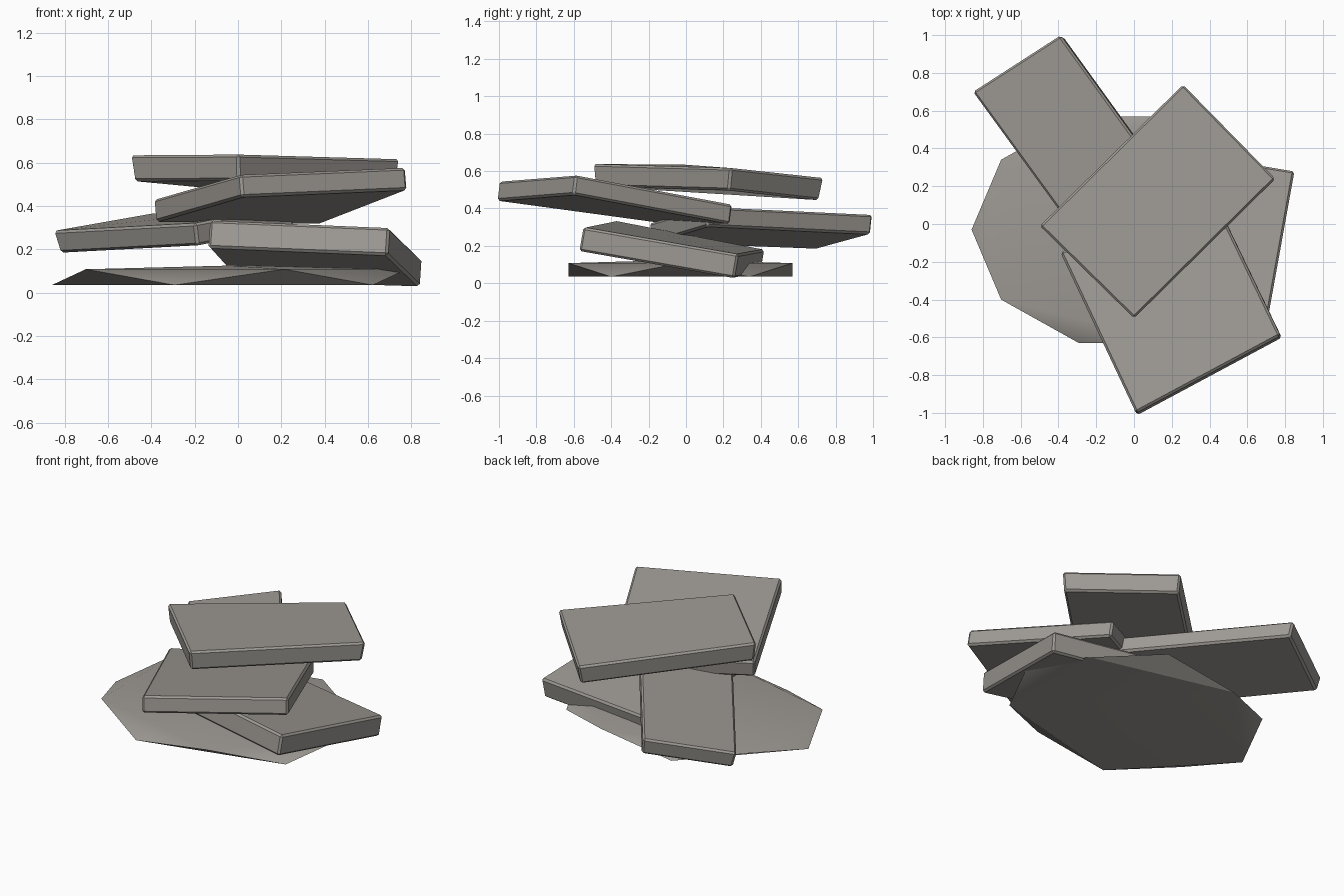
import bpy, bmesh, math
from mathutils import Vector

cube = bpy.data.objects.get("Cube")
if cube:
    bpy.data.objects.remove(cube, do_unlink=True)

# One warm grey stone colour
stone = bpy.data.materials.new("warm_grey_stone")
stone.use_nodes = True
colour = (0.34, 0.32, 0.295, 1)
stone.diffuse_color = colour
stone.node_tree.nodes["Principled BSDF"].inputs["Base Color"].default_value = colour


def finish(name, bm, angle):
    bmesh.ops.recalc_face_normals(bm, faces=bm.faces[:])
    mesh = bpy.data.meshes.new(name)
    bm.to_mesh(mesh)
    bm.free()
    mesh.materials.append(stone)
    obj = bpy.data.objects.new(name, mesh)
    bpy.context.collection.objects.link(obj)
    bpy.ops.object.select_all(action='DESELECT')
    obj.select_set(True)
    bpy.context.view_layer.objects.active = obj
    bpy.ops.object.shade_smooth_by_angle(angle=math.radians(angle))
    return obj


def slab(name, corners, thickness, taper=1.0):
    """Tilted slab hung below four top corners, with a narrow chamfer."""
    top = [Vector(c) for c in corners]
    middle = sum(top, Vector()) / 4
    normal = (top[2] - top[0]).cross(top[3] - top[1]).normalized()
    if normal.z < 0:
        normal.negate()
    bottom = [middle + (p - middle) * taper - normal * thickness for p in top]
    bm = bmesh.new()
    upper = [bm.verts.new(p) for p in top]
    lower = [bm.verts.new(p) for p in bottom]
    bm.faces.new(upper)
    bm.faces.new(lower[::-1])
    for i in range(4):
        j = (i + 1) % 4
        bm.faces.new((upper[i], lower[i], lower[j], upper[j]))
    bmesh.ops.recalc_face_normals(bm, faces=bm.faces[:])
    bmesh.ops.bevel(bm, geom=bm.edges[:], offset=0.012, segments=1,
                    affect='EDGES', profile=0.5)
    return finish(name, bm, 30)


# Stacked slabs, top to bottom
slab("top_slab", [(-0.5, -0.01, 0.635), (0, -0.5, 0.638),
                  (0.75, 0.24, 0.617), (0.26, 0.74, 0.562)], 0.12, 0.97)
slab("upper_slab", [(0.01, -1, 0.545), (0.775, -0.59, 0.578),
                    (0.37, 0.25, 0.42), (-0.39, -0.15, 0.43)], 0.105)
slab("rear_slab", [(-0.855, 0.7, 0.285), (-0.2, -0.2, 0.32),
                   (0.26, 0.1, 0.41), (-0.39, 1, 0.367)], 0.105, 0.97)
slab("lower_slab", [(-0.13, -0.38, 0.335), (0.7, -0.55, 0.3),
                    (0.85, 0.28, 0.155), (0.01, 0.42, 0.18)], 0.13)

# Flat ground stone: two opposed pentagons joined by a zigzag of triangles
bm = bmesh.new()
rim = []
for i in range(10):
    a = math.radians(36 * i)
    z = 0.035 if i % 2 else 0.108
    rim.append(bm.verts.new((0.82 * math.cos(a) - 0.04,
                             0.63 * math.sin(a) - 0.03, z)))
crown = bm.verts.new((-0.04, -0.03, 0.125))
for i in range(10):
    bm.faces.new((rim[i], rim[(i + 1) % 10], rim[(i + 2) % 10]))
for i in range(0, 10, 2):
    bm.faces.new((rim[i], rim[(i + 2) % 10], crown))
bm.faces.new(rim[1::2])
finish("ground_stone", bm, 30)
